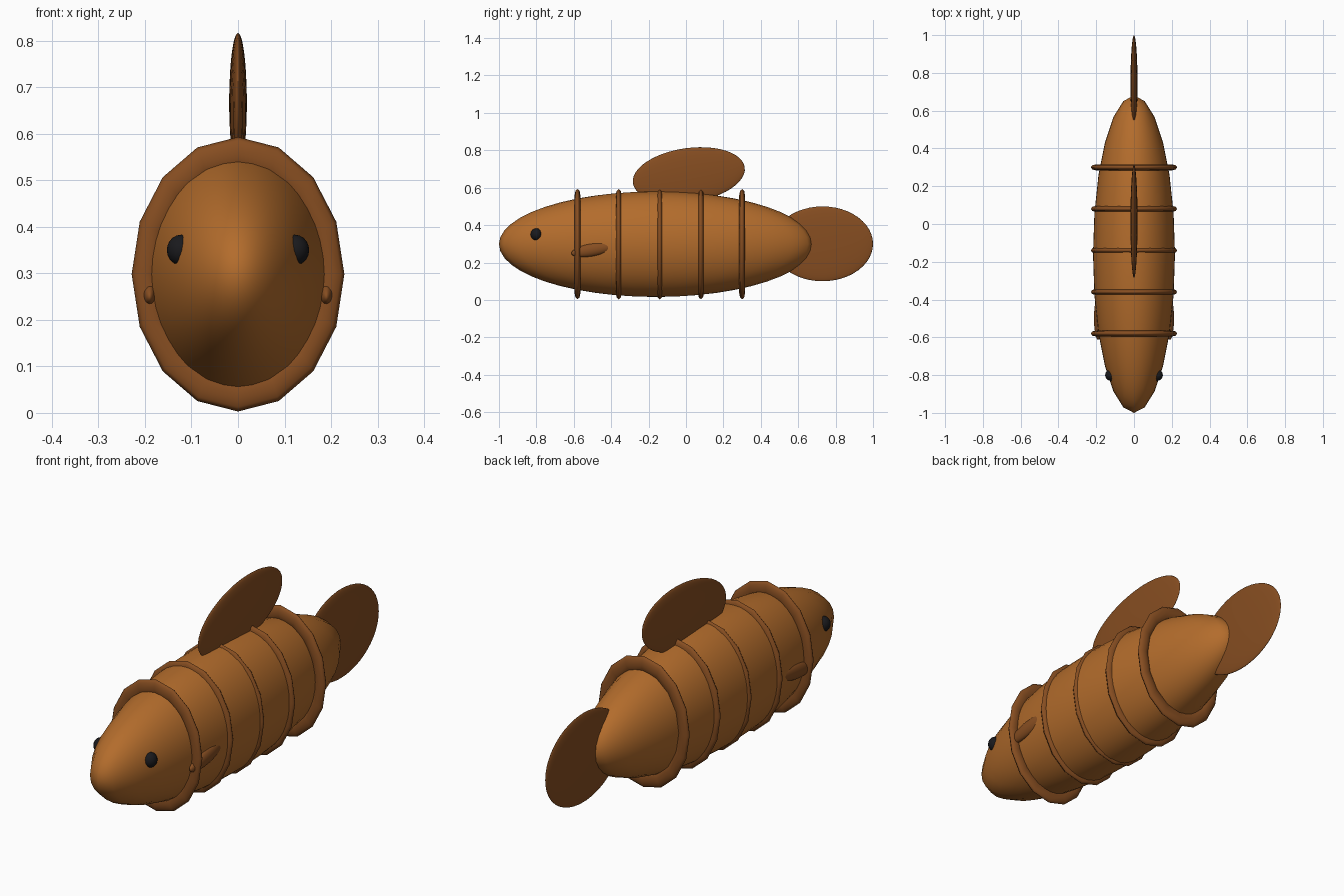
import bpy
from math import radians

if "Cube" in bpy.data.objects:
    bpy.data.objects.remove(bpy.data.objects["Cube"])


def material(name, rgb):
    m = bpy.data.materials.new(name)
    m.diffuse_color = (*rgb, 1)
    m.use_nodes = True
    m.node_tree.nodes["Principled BSDF"].inputs["Base Color"].default_value = m.diffuse_color
    return m


BODY = material("body_orange", (0.45, 0.15, 0.025))
FIN = material("fin_brown", (0.24, 0.075, 0.015))
EYE = material("eye_black", (0.01, 0.01, 0.012))


def finish(name, mat):
    ob = bpy.context.object
    ob.name = name
    ob.data.materials.append(mat)
    bpy.ops.object.shade_smooth()
    return ob


def ellipsoid(name, center, semi, mat, tilt=0, segs=24, rings=16):
    bpy.ops.mesh.primitive_uv_sphere_add(segments=segs, ring_count=rings, radius=1,
                                         location=center, rotation=(radians(tilt), 0, 0))
    ob = finish(name, mat)
    ob.scale = semi
    return ob


ZC = 0.298  # height of the body axis

# Body
ellipsoid("body", (0, -0.16, ZC), (0.217, 0.84, 0.282), BODY, segs=24, rings=24)

# Band rings around the body: flattened 16-sided tori
for i in range(5):
    bpy.ops.mesh.primitive_torus_add(major_segments=16, minor_segments=8,
                                     major_radius=0.26, minor_radius=0.035,
                                     location=(0, -0.58 + 0.22 * i, ZC),
                                     rotation=(radians(90), 0, 0))
    ring = finish(f"band_ring_{i + 1}", FIN)
    ring.scale = (0.775, 1, 0.45)

# Dorsal and tail fins
ellipsoid("dorsal_fin", (0, 0.015, 0.667), (0.019, 0.302, 0.145), FIN, tilt=8, segs=32, rings=24)
ellipsoid("tail_fin", (0, 0.73, 0.30), (0.019, 0.27, 0.20), FIN, segs=32, rings=24)

# Side fins and eyes, mirrored
for side, s in (("right", 1), ("left", -1)):
    ellipsoid(f"{side}_side_fin", (s * 0.19, -0.50, 0.268), (0.022, 0.115, 0.034), FIN, tilt=10)
    ellipsoid(f"{side}_eye", (s * 0.122, -0.80, 0.35), (0.031, 0.031, 0.033), EYE, segs=16, rings=10)
